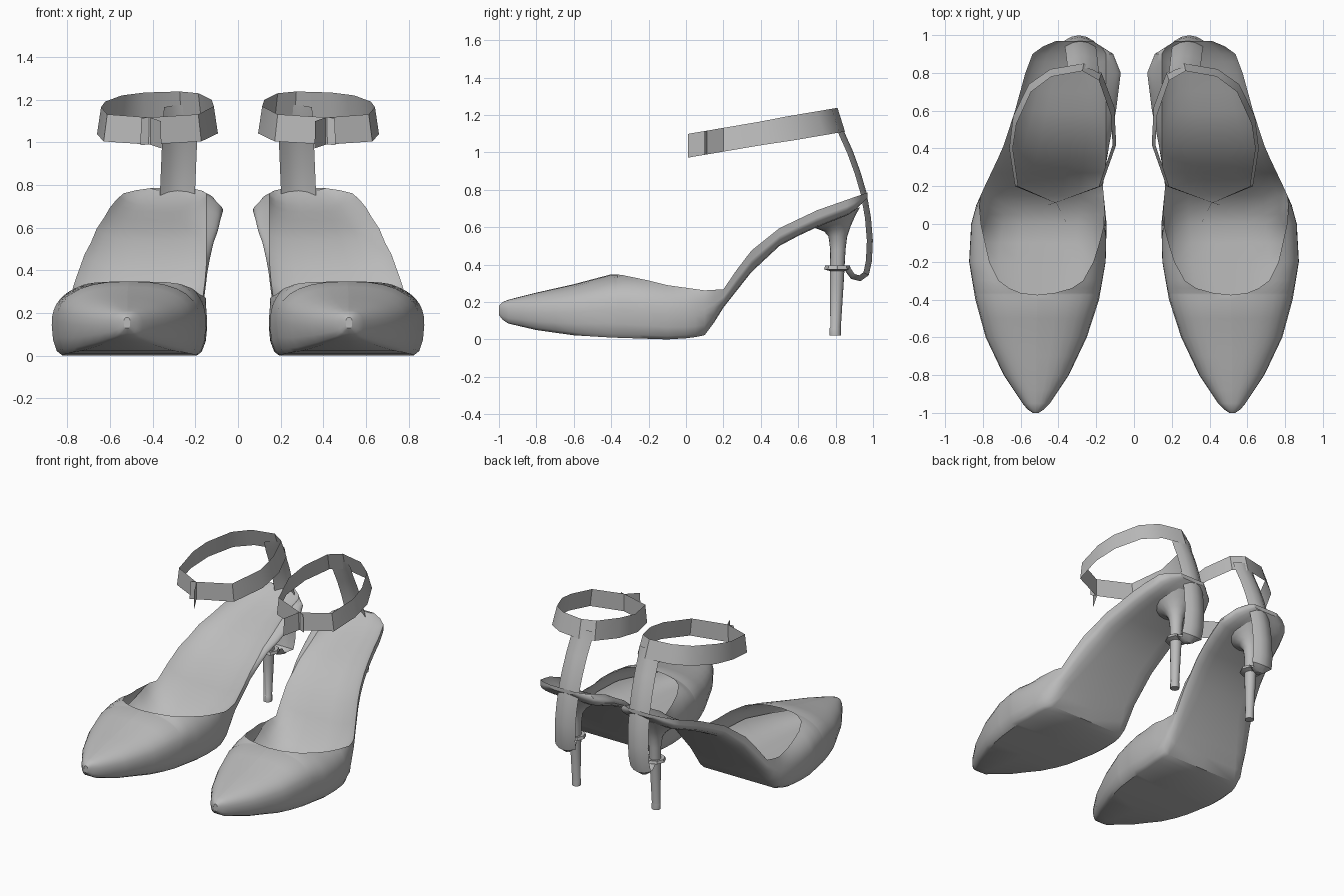
import bpy, math

if "Cube" in bpy.data.objects:
    bpy.data.objects.remove(bpy.data.objects["Cube"])

grey = bpy.data.materials.new("grey")
grey.diffuse_color = (0.5, 0.5, 0.5, 1)
grey.use_nodes = True
grey.node_tree.nodes["Principled BSDF"].inputs["Base Color"].default_value = grey.diffuse_color


def interp(table, y):
    """Piecewise linear lookup in a list of (y, value)."""
    if y <= table[0][0]:
        return table[0][1]
    for (a, va), (b, vb) in zip(table, table[1:]):
        if y <= b:
            return va + (vb - va) * (y - a) / (b - a)
    return table[-1][1]


def loft(name, rows, closed=False, flip=False, caps=False):
    """Skin rows of points, then mirror to make the pair."""
    n = len(rows[0])
    verts = [p for r in rows for p in r]
    faces = []
    for j in range(len(rows) - 1):
        for i in range(n if closed else n - 1):
            k = (i + 1) % n
            f = [j * n + i, j * n + k, (j + 1) * n + k, (j + 1) * n + i]
            faces.append(f[::-1] if flip else f)
    if caps:
        first = list(range(n))
        last = [(len(rows) - 1) * n + i for i in range(n)]
        faces += [first, last[::-1]] if flip else [first[::-1], last]
    me = bpy.data.meshes.new(name)
    me.from_pydata(verts, [], faces)
    me.materials.append(grey)
    ob = bpy.data.objects.new(name, me)
    bpy.context.collection.objects.link(ob)
    m = ob.modifiers.new("pair", 'MIRROR')
    m.use_mirror_merge = False
    return ob


# Shoe outline and height profiles along y
inner = [(-1, .505), (-.98, .475), (-.95, .445), (-.8, .345), (-.6, .25), (-.4, .185), (-.2, .15), (0, .145),
         (.2, .165), (.4, .135), (.6, .095), (.8, .07), (.9, .11), (.97, .22)]
outer = [(-1, .535), (-.98, .565), (-.95, .59), (-.8, .69), (-.6, .785), (-.4, .84), (-.2, .873), (0, .862),
         (.1, .835), (.2, .79), (.4, .695), (.6, .63), (.8, .575), (.92, .53), (.97, .41)]
bottom = [(-1, .13), (-.98, .105), (-.95, .085), (-.8, .05), (-.6, .022), (-.4, .01), (-.1, 0), (.03, .008),
          (.11, .025), (.2, .17), (.35, .36), (.5, .5), (.65, .58), (.8, .64), (.88, .67), (.93, .715), (.97, .757)]
top = [(-1, .18), (-.98, .2), (-.95, .212), (-.8, .25), (-.6, .295), (-.4, .348), (-.35, .346), (-.2, .315),
       (-.1, .29), (.1, .262), (.2, .268), (.27, .37), (.35, .475), (.5, .595), (.7, .69), (.97, .785)]
insole_z = [(-.8, .08), (0, .07), (.1, .11), (.2, .205), (.27, .3), (.35, .41), (.5, .54),
            (.65, .615), (.83, .685), (.92, .735), (.97, .775)]
# The rim is lower on the inner side of the arch
inner_drop = [(.2, 0), (.3, .03), (.45, .035), (.65, .02), (.75, 0)]
# Inner and outer edges of the U-shaped throat
edge_in = [(-.375, .515), (-.365, .42), (-.34, .33), (-.3, .27), (-.2, .215), (-.05, .168), (.05, .147)]
edge_out = [(-.375, .515), (-.365, .6), (-.34, .66), (-.3, .715), (-.2, .765), (0, .81), (.12, .82)]

stations = [-1, -.98, -.95, -.88, -.8, -.7, -.6, -.5, -.4, -.375, -.365, -.34, -.3, -.25, -.2, -.1, 0, .05, .1,
            .15, .2, .27, .35, .42, .5, .6, .7, .8, .86, .9, .94, .97]


def edges(y):
    xi, xo = interp(inner, y), interp(outer, y)
    if y <= -.375:
        return (xi + xo) / 2, (xi + xo) / 2
    return max(xi, interp(edge_in, y)), min(xo, interp(edge_out, y))


def section(y):
    """Edge, side wall, sole, side wall, edge."""
    zb = interp(bottom, y)
    xi, xo = interp(inner, y), interp(outer, y)
    cx = (xi + xo) / 2
    keep = interp([(-1, .55), (-.8, .72), (-.5, .87), (.05, .87), (.35, .6), (.97, .6)], y)
    p = .8

    def side(xm, xe, zt):
        zm = zb + .45 * (zt - zb)
        xb = cx + keep * (xm - cx)
        r = min(max((xe - cx) / (xm - cx), 0), 1)
        t0 = max(math.acos(r ** (1 / p)), .02)
        pts = []
        for i in range(8):      # shoulder, cut off at the throat edge
            t = t0 * (1 - i / 7)
            c, s = max(math.cos(t), 0) ** p, (math.sin(t) / math.sin(t0)) ** p if i < 7 else 0
            pts.append((cx + (xm - cx) * c, y, zm + (zt - zm) * s))
        for i in range(1, 4):   # lower wall
            t = math.radians(30 * i)
            pts.append((xb + (xm - xb) * math.cos(t), y, zm + (zb - zm) * math.sin(t)))
        return pts

    ei, eo = edges(y)
    zt = interp(top, y)
    return side(xi, ei, zt - interp(inner_drop, y)) + [(cx, y, zb)] + side(xo, eo, zt)[::-1]


loft("shoe_body", [section(y) for y in stations], flip=True)


def end_cap(name, y, flip):
    sec = section(y)
    half = len(sec) // 2
    loft(name, [sec[:half], sec[:half:-1]], flip=flip)


end_cap("toe_tip", -1, False)
end_cap("heel_back_edge", .97, True)


def insole_row(y):
    """Shallow bowl inside the vamp, cupped up to the rim behind it."""
    k = interp([(-.1, 0), (.12, 1)], y)
    ei, eo = edges(y)
    a = (1 - k) * (interp(inner, y) + .02) + k * ei
    b = (1 - k) * (interp(outer, y) - .02) + k * eo
    z, rim = interp(insole_z, y), interp(top, y)
    us = [-1, -.96, -.85, -.6, -.3, 0, .3, .6, .85, .96, 1]
    row = []
    for u in us:
        edge = rim - (interp(inner_drop, y) if u < 0 else 0)
        lift = (.4 + .6 * k) * (edge - z)
        row.append(((a + b) / 2 + u * (b - a) / 2, y, z + lift * abs(u) ** 5))
    return row


loft("insole", [insole_row(y) for y in stations if y >= -.8])


def ring(z, y, ry, rx, tilt=0, n=16):
    pts = []
    for i in range(n):
        a = 2 * math.pi * i / n
        dy = ry * math.sin(a)
        pts.append((.32 + rx * math.cos(a), y + dy, z + tilt * dy))
    return pts


# Slim heel that flares into the sole
loft("heel_stem", [ring(.02, .798, .03, .03), ring(.06, .798, .03, .03), ring(.065, .8, .028, .028),
                   ring(.3, .806, .037, .036), ring(.48, .812, .041, .042), ring(.55, .812, .05, .052),
                   ring(.59, .81, .07, .075, .2), ring(.625, .805, .1, .11, .35),
                   ring(.655, .80, .13, .15, .4)], closed=True, caps=True)

# Small collar holding the strap to the heel
loft("heel_collar", [ring(.365, .81, .04, .04, n=8), ring(.375, .81, .072, .072, n=8),
                     ring(.395, .81, .066, .066, n=8), ring(.39, .81, .038, .038, n=8)], closed=True)

# Back strap, bowed around the heel and curling under to the collar
path = [(.812, 1.17), (.835, 1.1), (.88, 1.0), (.92, .89), (.952, .78), (.975, .65), (.985, .53), (.98, .42),
        (.965, .35), (.93, .325), (.89, .335), (.862, .375)]
rows = []
for i, (y, z) in enumerate(path):
    y0, z0 = path[max(i - 1, 0)]
    y1, z1 = path[min(i + 1, len(path) - 1)]
    d = math.hypot(y1 - y0, z1 - z0)
    ny, nz = -(z1 - z0) / d, (y1 - y0) / d
    cx = .265 + .05 * i / (len(path) - 1)
    w = .082 if i < 9 else .055
    rows.append([(cx + w * u, y + ny * (.014 - .032 * u * u), z + nz * (.014 - .032 * u * u))
                 for u in (-1, -.5, 0, .5, 1)])
loft("back_strap", rows, flip=True)

# Faceted ankle band with crossing tails at the front
loop = [(.36, .01), (.41, .11), (.62, .2), (.65, .4), (.63, .55), (.55, .72), (.44, .8), (.27, .83),
        (.18, .78), (.115, .6), (.105, .42), (.18, .2), (.455, .1)]
low = [(.38 + (x - .38) * 1.04, y + .02 * (y > .5), .97 + .17 * y) for x, y in loop]
high = [(.38 + (x - .38) * .97, y - .02 * (y > .5), 1.097 + .17 * y) for x, y in loop]
loft("ankle_band", [low, high])

# Smooth shading with sharp rims
for ob in bpy.data.objects:
    ob.select_set(True)
    bpy.context.view_layer.objects.active = ob
bpy.ops.object.shade_smooth_by_angle(angle=math.radians(38))
